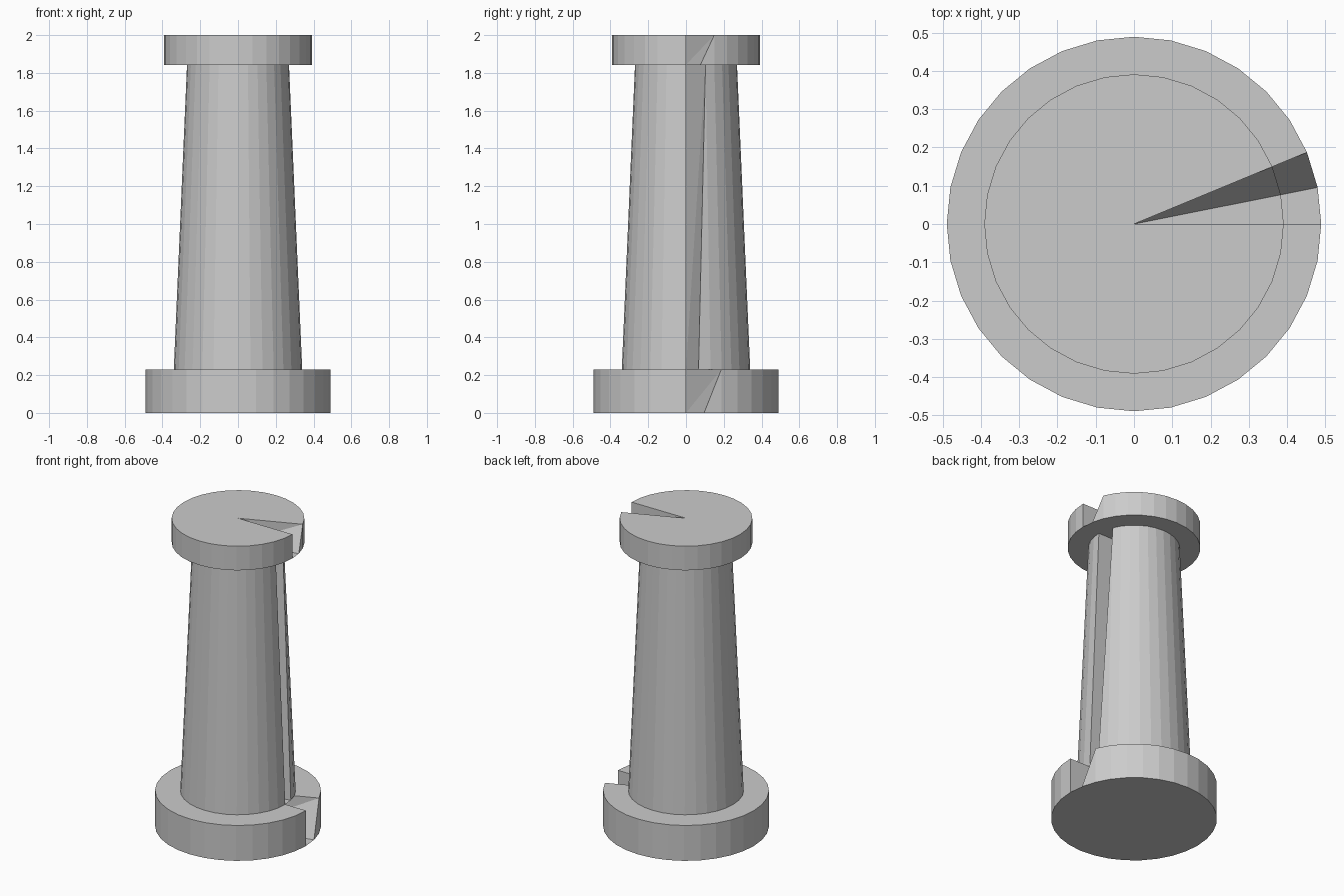
import bpy, bmesh
from math import cos, sin, pi

if "Cube" in bpy.data.objects:
    bpy.data.objects.remove(bpy.data.objects["Cube"])

SIDES = 32


def notched_drum(name, r_low, r_high, z_low, z_high):
    """Closed tapered drum; one upper rim vertex is pulled to the base centre, forming a notch."""
    bm = bmesh.new()

    def ring(r, z):
        return [bm.verts.new((r * cos(2 * pi * i / SIDES), r * sin(2 * pi * i / SIDES), z))
                for i in range(SIDES)]

    low, high = ring(r_low, z_low), ring(r_high, z_high)
    base = bm.verts.new((0, 0, z_low))
    top = bm.verts.new((0, 0, z_high))
    high[1].co = (0, 0, z_low)

    for i in range(SIDES):
        j = (i + 1) % SIDES
        bm.faces.new((base, low[j], low[i]))
        bm.faces.new((top, high[i], high[j]))
        if i == 0:      # notch floor and first wall
            bm.faces.new((low[0], low[1], high[1]))
            bm.faces.new((low[0], high[1], high[0]))
        elif i == 1:    # outer sliver and sloping notch face
            bm.faces.new((low[1], low[2], high[2]))
            bm.faces.new((low[1], high[2], high[1]))
        else:
            bm.faces.new((low[i], low[j], high[j], high[i]))

    mesh = bpy.data.meshes.new(name)
    bm.to_mesh(mesh)
    bm.free()
    obj = bpy.data.objects.new(name, mesh)
    bpy.context.collection.objects.link(obj)
    return obj


# Column: wide base, tapered shaft, top cap
notched_drum("base", 0.489, 0.489, 0.0, 0.23)
notched_drum("shaft", 0.34, 0.27, 0.23, 1.843)
notched_drum("cap", 0.391, 0.391, 1.843, 2.0)
